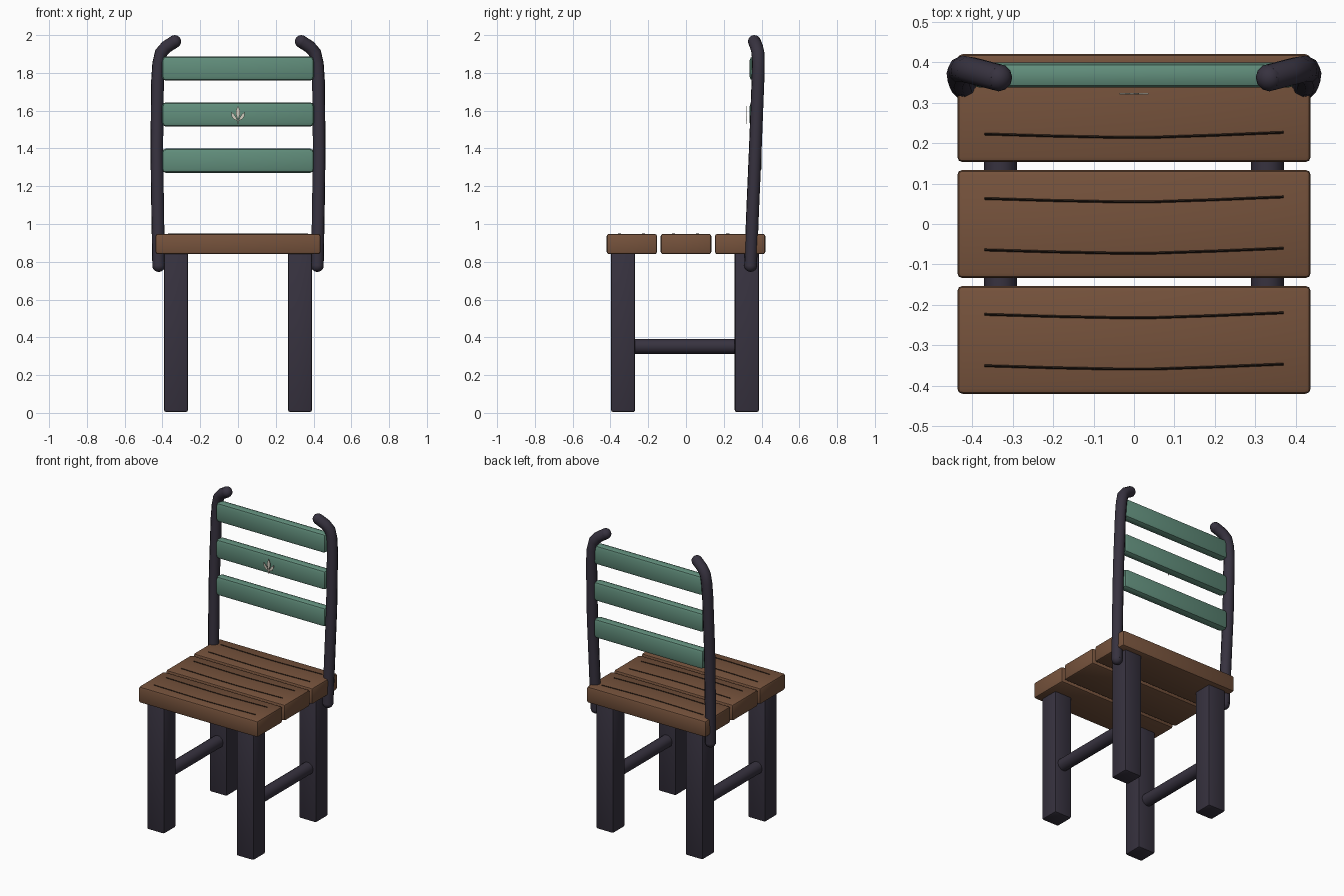
import bpy
from mathutils import Vector

if "Cube" in bpy.data.objects:
    bpy.data.objects.remove(bpy.data.objects["Cube"])


def material(name, color):
    m = bpy.data.materials.new(name)
    m.diffuse_color = (*color, 1)
    m.use_nodes = True
    m.node_tree.nodes["Principled BSDF"].inputs["Base Color"].default_value = m.diffuse_color
    return m


WOOD = material("brown_wood", (0.18, 0.085, 0.045))
TEAL = material("green_paint", (0.12, 0.27, 0.20))
IRON = material("dark_metal", (0.038, 0.032, 0.05))
GRAIN = material("dark_grain", (0.02, 0.012, 0.008))
PALE = material("pale_inlay", (0.65, 0.62, 0.53))


def activate(ob):
    bpy.ops.object.select_all(action='DESELECT')
    ob.select_set(True)
    bpy.context.view_layer.objects.active = ob


def box(name, lo, hi, mat, bevel, segments=2):
    lo, hi = Vector(lo), Vector(hi)
    bpy.ops.mesh.primitive_cube_add(size=1, location=(lo + hi) / 2)
    ob = bpy.context.object
    ob.name = name
    ob.scale = hi - lo
    bpy.ops.object.transform_apply(location=False, rotation=False, scale=True)
    mod = ob.modifiers.new("bevel", 'BEVEL')
    mod.width, mod.segments = bevel, segments
    bpy.ops.object.modifier_apply(modifier=mod.name)
    bpy.ops.object.shade_smooth_by_angle(angle=0.6)
    ob.data.materials.append(mat)
    return ob


def tube(name, points, radius, mat, resolution=3, round_ends=False):
    cu = bpy.data.curves.new(name, 'CURVE')
    cu.dimensions = '3D'
    cu.bevel_depth, cu.bevel_resolution = radius, resolution
    cu.use_fill_caps = True
    sp = cu.splines.new('POLY')
    sp.points.add(len(points) - 1)
    for p, co in zip(sp.points, points):
        p.co = (*co, 1)
    ob = bpy.data.objects.new(name, cu)
    bpy.context.collection.objects.link(ob)
    activate(ob)
    bpy.ops.object.convert(target='MESH')
    ob = bpy.context.object
    if round_ends:
        ends = []
        for co in (points[0], points[-1]):
            bpy.ops.mesh.primitive_uv_sphere_add(segments=12, ring_count=8, radius=radius, location=co)
            ends.append(bpy.context.object)
        activate(ob)
        for e in ends:
            e.select_set(True)
        bpy.ops.object.join()
    ob.data.materials.clear()
    ob.data.materials.append(mat)
    bpy.ops.object.shade_smooth_by_angle(angle=0.7)
    return ob


# Seat planks with two raised grain lines each
for i, (y0, y1) in enumerate([(-0.42, -0.153), (-0.134, 0.134), (0.153, 0.42)]):
    box(f"seat_plank_{i + 1}", (-0.437, y0, 0.84), (0.437, y1, 0.948), WOOD, 0.013)
    for j, off in enumerate((-0.066, 0.061)):
        y = (y0 + y1) / 2 + off
        pts = [(x, y + dy, 0.948) for x, dy in
               [(-0.37, 0.002), (-0.2, -0.003), (-0.05, -0.006), (0.05, -0.006), (0.2, -0.001), (0.37, 0.006)]]
        tube(f"grain_line_{i + 1}_{j + 1}", pts, 0.003, GRAIN, 0)

POST = [(0.42, 0.342, 0.78), (0.425, 0.352, 1.05), (0.43, 0.367, 1.4), (0.426, 0.381, 1.76),
        (0.420, 0.383, 1.85), (0.408, 0.381, 1.905), (0.380, 0.374, 1.937), (0.335, 0.362, 1.966)]

for s, side in ((-1, "left"), (1, "right")):
    # Square legs
    for y, end in ((-0.333, "front"), (0.322, "back")):
        x = s * 0.328
        box(f"{end}_leg_{side}", (x - 0.063, y - 0.064, 0.005), (x + 0.063, y + 0.064, 0.86), IRON, 0.01)
    # Round stretcher between the legs
    tube(f"stretcher_{side}", [(s * 0.33, -0.28, 0.352), (s * 0.33, 0.27, 0.352)], 0.041, IRON)
    # Back post with curled top
    tube(f"back_post_{side}", [(s * x, y, z) for x, y, z in POST], 0.034, IRON, round_ends=True)

# Back slats
for i, z in enumerate((1.335, 1.58, 1.823)):
    box(f"back_slat_{i + 1}", (-0.402, 0.337, z - 0.064), (0.402, 0.399, z + 0.064), TEAL, 0.02)


# Small sprout ornament of three thin leaves and a stem on the middle slat
def leaf(name, outline):
    n = len(outline)
    verts = [(x, y, z) for y in (0.32, 0.324) for x, z in outline]
    faces = [tuple(range(n)), tuple(reversed(range(n, 2 * n)))]
    faces += [(i, i + n, (i + 1) % n + n, (i + 1) % n) for i in range(n)]
    me = bpy.data.meshes.new(name)
    me.from_pydata(verts, [], faces)
    me.materials.append(PALE)
    ob = bpy.data.objects.new(name, me)
    bpy.context.collection.objects.link(ob)


leaf("sprout_centre", [(0, 1.55), (0.012, 1.585), (0.009, 1.605), (0, 1.625), (-0.009, 1.605), (-0.012, 1.585)])
side_leaf = [(0.003, 1.545), (0.024, 1.556), (0.035, 1.572), (0.036, 1.593), (0.022, 1.582), (0.01, 1.565)]
leaf("sprout_right", side_leaf)
leaf("sprout_left", [(-x, z) for x, z in reversed(side_leaf)])
leaf("sprout_stem", [(-0.003, 1.53), (0.003, 1.53), (0.003, 1.555), (-0.003, 1.555)])
